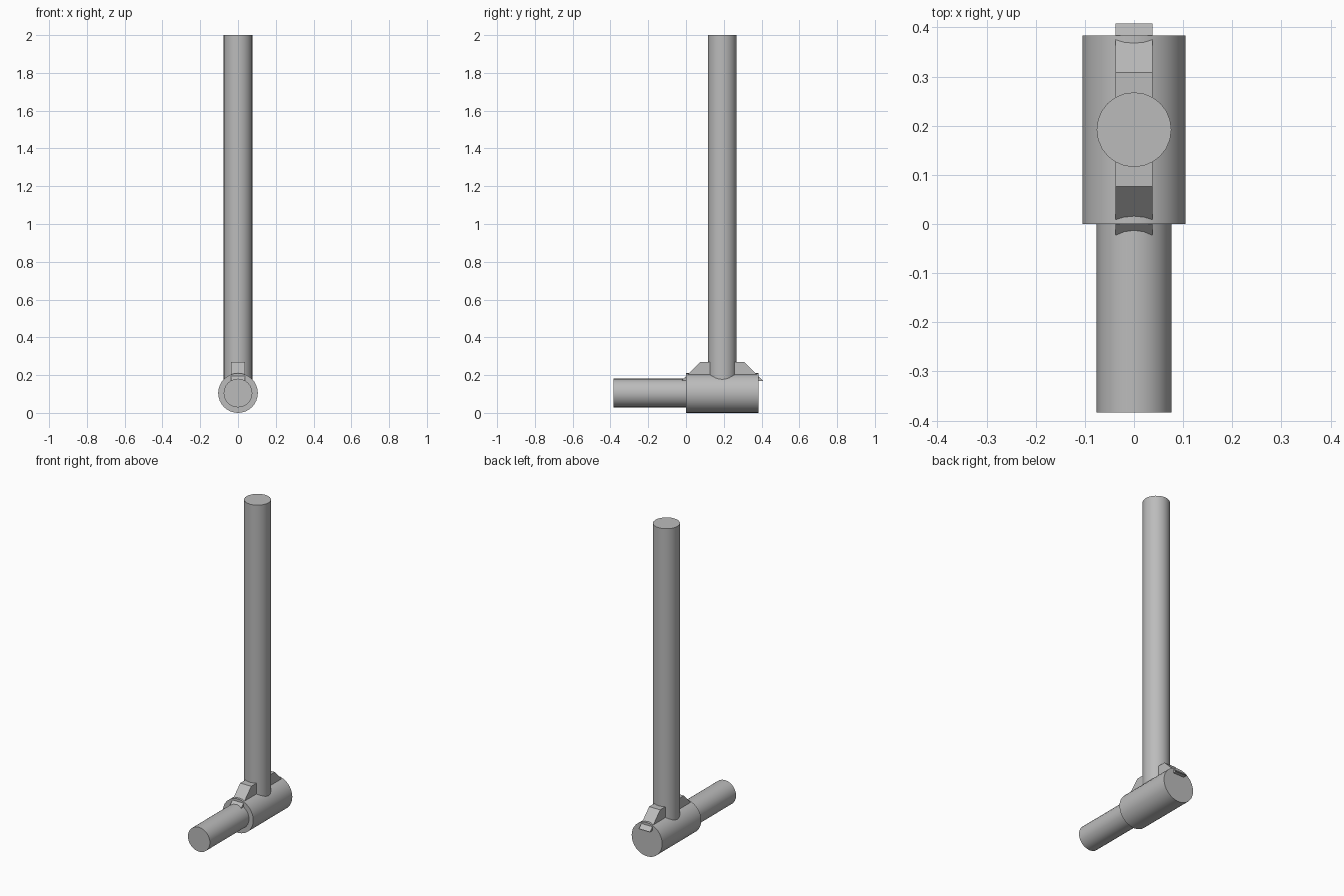
import bpy
import bmesh
import math
from mathutils import Matrix

cube = bpy.data.objects.get("Cube")
if cube:
    bpy.data.objects.remove(cube, do_unlink=True)

GREY = (0.5, 0.5, 0.5, 1.0)
grey = bpy.data.materials.new("plain grey")
grey.use_nodes = True
grey.diffuse_color = GREY
grey.node_tree.nodes["Principled BSDF"].inputs["Base Color"].default_value = GREY

SLEEVE_R, ROD_R = 0.105, 0.076
POST_Y, END_Y = 0.192, 0.384
AXIS_Z = SLEEVE_R


def add_object(name, bm):
    bmesh.ops.recalc_face_normals(bm, faces=bm.faces)
    mesh = bpy.data.meshes.new(name)
    bm.to_mesh(mesh)
    bm.free()
    mesh.materials.append(grey)
    obj = bpy.data.objects.new(name, mesh)
    bpy.context.collection.objects.link(obj)
    return obj


def cylinder(name, radius, length, centre, along_y=False, sides=24):
    turn = Matrix.Rotation(math.radians(90), 4, "X") if along_y else Matrix()
    bm = bmesh.new()
    bmesh.ops.create_cone(bm, cap_ends=True, segments=sides, radius1=radius,
                          radius2=radius, depth=length,
                          matrix=Matrix.Translation(centre) @ turn)
    obj = add_object(name, bm)
    bpy.ops.object.select_all(action="DESELECT")
    obj.select_set(True)
    bpy.context.view_layer.objects.active = obj
    bpy.ops.object.shade_smooth_by_angle(angle=math.radians(30))
    return obj


def gusset(name, side):
    # Sloped web profile, extruded across x
    top, foot = 0.27, 0.17
    profile = [(0.04, foot), (0.04, top), (0.116, top), (0.116 + top - foot, foot)]
    bm = bmesh.new()
    verts = [bm.verts.new((-0.038, POST_Y + side * y, z)) for y, z in profile]
    face = bm.faces.new(verts)
    out = bmesh.ops.extrude_face_region(bm, geom=[face])
    moved = [v for v in out["geom"] if isinstance(v, bmesh.types.BMVert)]
    bmesh.ops.translate(bm, verts=moved, vec=(0.076, 0, 0))
    return add_object(name, bm)


# Horizontal sleeve and the thinner pin in front of it
cylinder("sleeve", SLEEVE_R, END_Y, (0, END_Y / 2, AXIS_Z), along_y=True, sides=32)
cylinder("pin", ROD_R, END_Y, (0, -END_Y / 2, AXIS_Z), along_y=True)

# Upright post standing in the sleeve
cylinder("post", ROD_R, 2 - AXIS_Z, (0, POST_Y, (2 + AXIS_Z) / 2))

# Sloped webs bracing the post
gusset("front_gusset", -1)
gusset("back_gusset", 1)
